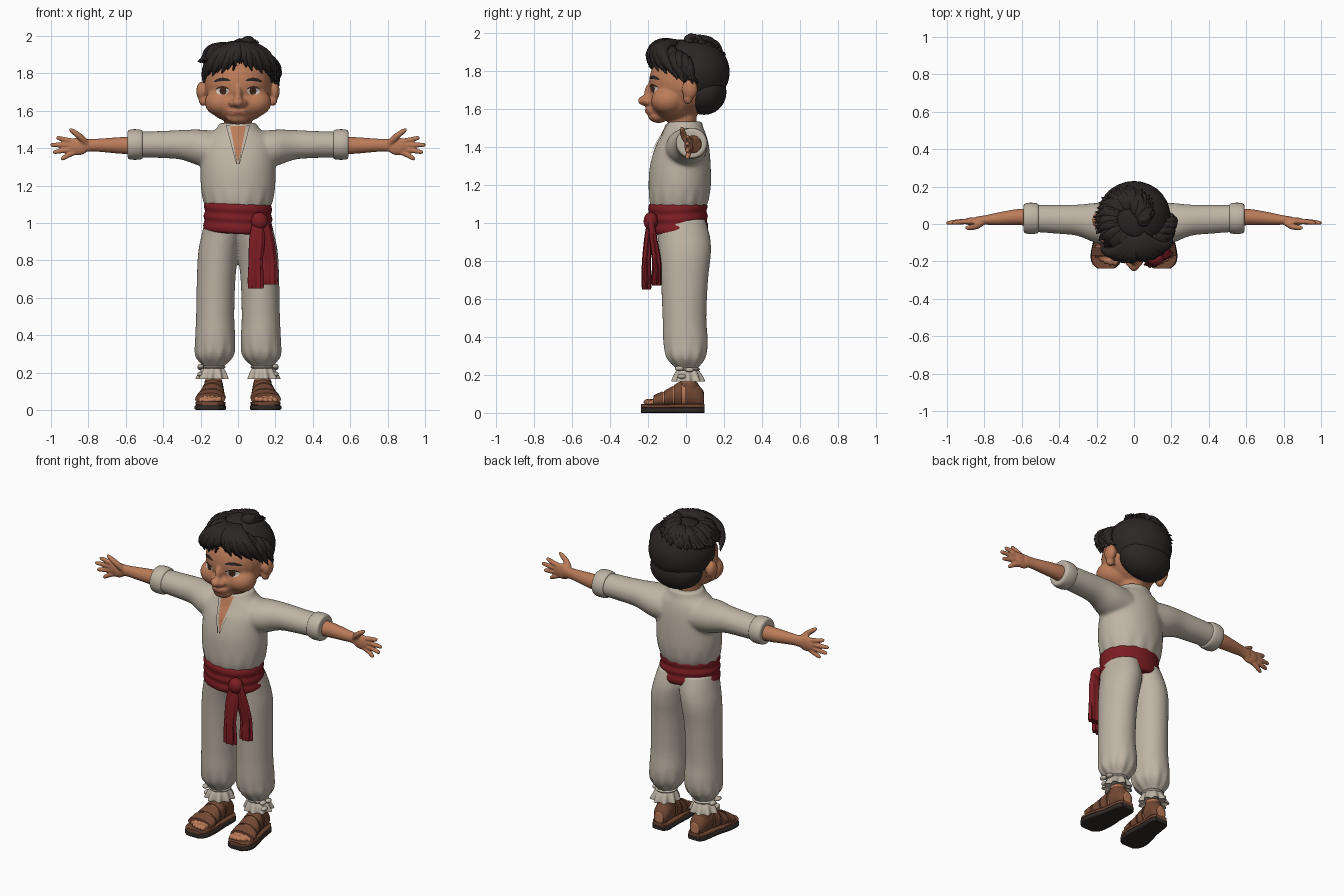
import bpy, bmesh, math, random
from mathutils import Vector, Matrix
from mathutils.bvhtree import BVHTree

random.seed(4)
if "Cube" in bpy.data.objects:
    bpy.data.objects.remove(bpy.data.objects["Cube"], do_unlink=True)


def material(name, r, g, b):
    m = bpy.data.materials.new(name)
    m.use_nodes = True
    m.diffuse_color = (r, g, b, 1)
    bsdf = m.node_tree.nodes["Principled BSDF"]
    bsdf.inputs["Base Color"].default_value = (r, g, b, 1)
    bsdf.inputs["Roughness"].default_value = 0.8
    return m


CLOTH = material("cream cloth", 0.52, 0.46, 0.38)
SKIN = material("warm skin", 0.50, 0.20, 0.10)
HAIR = material("black hair", 0.026, 0.02, 0.02)
RED = material("red sash", 0.20, 0.012, 0.017)
LEATHER = material("brown leather", 0.17, 0.065, 0.034)
SOLE = material("dark sole", 0.03, 0.023, 0.02)
WHITE = material("eye white", 0.62, 0.56, 0.5)
IRIS = material("dark iris", 0.05, 0.022, 0.012)
LIP = material("lip", 0.30, 0.09, 0.055)

X, Y, Z = Vector((1, 0, 0)), Vector((0, 1, 0)), Vector((0, 0, 1))
PLANES = {"x": (Y, Z), "y": (X, Z), "z": (X, Y)}


def finish(bm, name, mat, mirror=False, voxel=0, smooth=5, sharp=50):
    """Turn a bmesh into a named, smooth-shaded object."""
    bmesh.ops.recalc_face_normals(bm, faces=bm.faces)
    me = bpy.data.meshes.new(name)
    bm.to_mesh(me)
    bm.free()
    me.materials.append(mat)
    me.shade_smooth()
    if not voxel:
        me.set_sharp_from_angle(angle=math.radians(sharp))
    ob = bpy.data.objects.new(name, me)
    bpy.context.collection.objects.link(ob)
    if mirror:
        ob.modifiers.new("mirror", "MIRROR").use_mirror_merge = False
    if voxel:
        r = ob.modifiers.new("blend", "REMESH")
        r.mode, r.voxel_size, r.use_smooth_shade = "VOXEL", voxel, True
        s = ob.modifiers.new("soften", "SMOOTH")
        s.factor, s.iterations = 0.5, smooth
    return ob


def spline(rows, sub):
    """Catmull-Rom interpolation of section rows."""
    rows = [Vector(tuple(r) + (0,) * (6 - len(r))) for r in rows]
    out = []
    for i in range(len(rows) - 1):
        a, b, c, d = (rows[max(0, min(len(rows) - 1, i + k))] for k in (-1, 0, 1, 2))
        for j in range(sub):
            t = j / sub
            out.append(b + (c - a) * (t / 2) + (a * 2 - b * 5 + c * 4 - d) * (t * t / 2)
                       + (b * 3 - a - c * 3 + d) * (t ** 3 / 2))
    return out + [rows[-1]]


def sweep(bm, rows, axis=None, n=24, sub=4, folds=9, power=2):
    """Skin rings along rows of (x, y, z, radius a, radius b, fold depth)."""
    pts = spline(rows, sub)
    rings = []
    for i, p in enumerate(pts):
        c = Vector(p[:3])
        if axis:
            u, v = PLANES[axis]
        else:
            t = Vector(pts[min(i + 1, len(pts) - 1)][:3]) - Vector(pts[max(i - 1, 0)][:3])
            u = t.cross(Z if abs(t.normalized().z) < 0.97 else X).normalized()
            v = u.cross(t).normalized()
        ring = []
        for k in range(n):
            a = math.tau * k / n
            co, si = (math.copysign(abs(f) ** (2 / power), f) for f in (math.cos(a), math.sin(a)))
            f = 1 + p[5] * math.cos(folds * a)
            ring.append(bm.verts.new(c + u * (p[3] * co * f) + v * (p[4] * si * f)))
        rings.append(ring)
    for r, s in zip(rings, rings[1:]):
        for k in range(n):
            bm.faces.new((r[k], r[(k + 1) % n], s[(k + 1) % n], s[k]))
    bm.faces.new(rings[0])
    bm.faces.new(rings[-1])


def ball(bm, c, r):
    bmesh.ops.create_uvsphere(bm, u_segments=28, v_segments=18, radius=1,
                              matrix=Matrix.Translation(c) @ Matrix.Diagonal((*r, 1)))


def patch(name, fn, target, mat, off, nu=12, nv=6):
    """Thin plate laid on the front of a target; fn maps (-1..1, -1..1) to x, z."""
    ob = target.evaluated_get(bpy.context.evaluated_depsgraph_get())
    tree = BVHTree.FromPolygons([v.co for v in ob.data.vertices],
                                [p.vertices[:] for p in ob.data.polygons])
    bm = bmesh.new()
    grid = []
    for i in range(nu + 1):
        col = []
        for j in range(nv + 1):
            x, z = fn(2 * i / nu - 1, 2 * j / nv - 1)
            hit = tree.ray_cast(Vector((x, -1, z)), Y)[0]
            col.append(bm.verts.new((x, (hit.y if hit else 0) - off, z)))
        grid.append(col)
    for a, b in zip(grid, grid[1:]):
        for j in range(nv):
            bm.faces.new((a[j], b[j], b[j + 1], a[j + 1]))
    me = bpy.data.meshes.new(name)
    bm.to_mesh(me)
    bm.free()
    me.materials.append(mat)
    me.shade_smooth()
    bpy.context.collection.objects.link(bpy.data.objects.new(name, me))


# Head, ears and neck
bm = bmesh.new()
ball(bm, (0, -0.01, 1.74), (0.178, 0.185, 0.18))
ball(bm, (0, -0.07, 1.64), (0.16, 0.125, 0.105))
ball(bm, (0, -0.145, 1.565), (0.06, 0.055, 0.038))
ball(bm, (0, -0.175, 1.593), (0.055, 0.04, 0.03))
ball(bm, (0, -0.212, 1.645), (0.032, 0.042, 0.028))
ball(bm, (0, -0.185, 1.685), (0.022, 0.035, 0.055))
for s in (-1, 1):
    ball(bm, (s * 0.09, -0.095, 1.645), (0.088, 0.088, 0.075))
    ball(bm, (s * 0.028, -0.2, 1.64), (0.022, 0.025, 0.02))
    ball(bm, (s * 0.195, 0.02, 1.705), (0.028, 0.042, 0.052))
    ball(bm, (s * 0.185, 0.01, 1.655), (0.025, 0.025, 0.03))
sweep(bm, [(0, -0.02, 1.42, 0.085, 0.08), (0, -0.02, 1.5, 0.075, 0.075), (0, -0.02, 1.62, 0.08, 0.08)], "z")
head = finish(bm, "head", SKIN, voxel=0.008, smooth=4)

# Shirt body and sleeves
bm = bmesh.new()
sweep(bm, [(0, -0.04, 1.07, 0.165, 0.14, 0.02), (0, -0.037, 1.12, 0.185, 0.157, 0.02),
           (0, -0.033, 1.2, 0.199, 0.164), (0, -0.03, 1.3, 0.2, 0.16), (0, -0.02, 1.4, 0.195, 0.142),
           (0, -0.01, 1.46, 0.175, 0.118), (0, -0.01, 1.5, 0.12, 0.102), (0, -0.005, 1.535, 0.098, 0.09)],
      "z", n=64, folds=14)
for s in (-1, 1):
    sweep(bm, [(s * 0.1, 0, 1.39, 0.11, 0.1), (s * 0.2, 0.005, 1.402, 0.108, 0.098),
               (s * 0.3, 0.02, 1.418, 0.084, 0.08), (s * 0.4, 0.025, 1.42, 0.078, 0.073),
               (s * 0.55, 0.03, 1.42, 0.072, 0.068)], "x")
shirt = finish(bm, "shirt", CLOTH, voxel=0.01, smooth=6)

# Rolled cuffs
bm = bmesh.new()
sweep(bm, [(0.508, 0.03, 1.42, 0.06, 0.06), (0.513, 0.03, 1.42, 0.077, 0.076), (0.535, 0.03, 1.42, 0.083, 0.081),
           (0.565, 0.03, 1.42, 0.083, 0.081), (0.588, 0.03, 1.42, 0.075, 0.074),
           (0.59, 0.03, 1.42, 0.05, 0.05)], "x", n=32)
finish(bm, "sleeve_cuff", CLOTH, mirror=True)

# Forearms, palms and fingers
bm = bmesh.new()
sweep(bm, [(0.5, 0.035, 1.415, 0.05, 0.05), (0.62, 0.037, 1.415, 0.043, 0.045),
           (0.72, 0.028, 1.416, 0.035, 0.037), (0.79, 0.022, 1.416, 0.026, 0.033), (0.84, 0.018, 1.413, 0.022, 0.04)], "x")
ball(bm, (0.855, 0.014, 1.41), (0.06, 0.022, 0.047))
for z0, x1, z1 in ((1.435, 0.972, 1.455), (1.417, 1.003, 1.418), (1.397, 0.99, 1.38), (1.38, 0.948, 1.345)):
    sweep(bm, [(0.87, 0.013, z0, 0.015, 0.015), ((0.87 + x1) / 2, 0.012, (z0 + z1) / 2, 0.014, 0.014),
               (x1 - 0.01, 0.006, z1, 0.011, 0.011), (x1, 0.005, z1, 0.004, 0.004)], n=12)
sweep(bm, [(0.81, 0.01, 1.425, 0.018, 0.018), (0.845, -0.012, 1.462, 0.017, 0.017),
           (0.885, -0.02, 1.492, 0.013, 0.013), (0.903, -0.02, 1.503, 0.005, 0.005)], n=12)
finish(bm, "forearm_and_hand", SKIN, mirror=True, voxel=0.005, smooth=3)

# Trousers, gathered at the ankle
bm = bmesh.new()
sweep(bm, [(0.075, -0.03, 1.02, 0.1, 0.13), (0.088, -0.012, 0.93, 0.108, 0.138), (0.105, -0.005, 0.84, 0.108, 0.136),
           (0.117, -0.008, 0.7, 0.103, 0.124), (0.122, -0.008, 0.5, 0.102, 0.115), (0.122, -0.002, 0.37, 0.107, 0.118, 0.01),
           (0.126, 0, 0.29, 0.1, 0.103, 0.05), (0.13, 0.005, 0.235, 0.055, 0.058, 0.08),
           (0.13, 0.005, 0.22, 0.05, 0.05)], "z", n=48, folds=10)
finish(bm, "trousers", CLOTH, mirror=True, voxel=0.009, smooth=4)

# Ankle ruffles and tie bows
bm = bmesh.new()
sweep(bm, [(0.132, 0.008, 0.25, 0.05, 0.05, 0.03), (0.132, 0.008, 0.23, 0.054, 0.055, 0.04),
           (0.134, 0.01, 0.2, 0.07, 0.07, 0.08), (0.136, 0.012, 0.166, 0.081, 0.08, 0.13),
           (0.136, 0.012, 0.175, 0.06, 0.06, 0.1)], "z", n=72)
finish(bm, "ankle_ruffle", CLOTH, mirror=True)
bm = bmesh.new()
for dy, dz in ((-0.025, 0.012), (0.028, 0.005), (-0.012, -0.03)):
    ball(bm, (0.2, -0.01 + dy, 0.222 + dz), (0.017, 0.024, 0.013))
sweep(bm, [(0.132, 0.008, 0.222, 0.058, 0.058), (0.132, 0.008, 0.23, 0.066, 0.066),
           (0.132, 0.008, 0.238, 0.058, 0.058)], "z", n=32)
finish(bm, "ankle_tie", CLOTH, mirror=True)

# Sash with wrapped folds, knot and two hanging tails
bm = bmesh.new()
rows = [(0, -0.035, 0.95, 0.165, 0.135)]
for k in range(7):
    bulge = 0.006 * (k % 2)
    rows.append((0, -0.038 - 0.001 * k, 0.957 + k * 0.025, 0.181 + bulge - k * 0.001, 0.15 + bulge))
rows.append((0, -0.042, 1.113, 0.16, 0.135))
sweep(bm, rows, "z", n=48, sub=3)
for v in bm.verts:
    v.co.z += 0.05 * v.co.y - 0.05 * v.co.x
finish(bm, "sash", RED)
bm = bmesh.new()
ball(bm, (0.115, -0.185, 1.01), (0.045, 0.038, 0.048))
for x0, x1, y1, z1 in ((0.105, 0.093, -0.208, 0.65), (0.135, 0.167, -0.155, 0.672)):
    sweep(bm, [(x0, -0.185, 1.02, 0.025, 0.018), (x0 * 0.6 + x1 * 0.4, y1 * 0.5 - 0.095, 0.92, 0.04, 0.02, 0.08),
               (x1, y1, 0.8, 0.036, 0.022, 0.12), (x1, y1, 0.7, 0.04, 0.024, 0.14),
               (x1, y1, z1, 0.037, 0.021, 0.2)], "z", n=40, folds=7)
finish(bm, "sash_tails", RED)

# Feet, sandals and soles share one outline: y, centre x, half width, height
FOOT = [(0.095, 0.125, 0.03, 0.08), (0.07, 0.126, 0.046, 0.11), (0.02, 0.13, 0.051, 0.145), (-0.04, 0.135, 0.056, 0.125),
        (-0.11, 0.143, 0.068, 0.085), (-0.17, 0.149, 0.071, 0.058), (-0.21, 0.15, 0.06, 0.042), (-0.232, 0.15, 0.035, 0.03)]


def foot_at(y):
    for a, b in zip(FOOT, FOOT[1:]):
        if b[0] <= y <= a[0]:
            t = (a[0] - y) / (a[0] - b[0])
            return [p + (q - p) * t for p, q in zip(a, b)]


bm = bmesh.new()
sweep(bm, [(cx, y, 0.03 + h / 2, w * 0.94, h / 2) for y, cx, w, h in FOOT[:6]], "y")
sweep(bm, [(0.13, 0.02, 0.08, 0.045, 0.05), (0.131, 0.012, 0.16, 0.042, 0.043), (0.132, 0.008, 0.24, 0.046, 0.046)], "z")
for k in range(5):
    ball(bm, (0.1 + k * 0.025, -0.195 + 0.0025 * k * k, 0.057 - 0.002 * k), (0.016 - 0.001 * k, 0.03, 0.018))
finish(bm, "foot", SKIN, mirror=True, voxel=0.006, smooth=3)

bm = bmesh.new()
for y0, y1, grow in ((0.093, -0.005, 1.07), (-0.02, -0.062, 1.09), (-0.07, -0.115, 1.08), (-0.125, -0.172, 1.14)):
    rows = []
    for k in range(5):
        y, cx, w, h = foot_at(y0 + (y1 - y0) * k / 4)
        rows.append((cx, y, 0.03 + h / 2, w * grow, h / 2 * grow))
    sweep(bm, rows, "y", n=32, sub=2)
sweep(bm, [(0.13, 0.017, 0.125, 0.05, 0.055), (0.131, 0.015, 0.145, 0.049, 0.052), (0.131, 0.014, 0.16, 0.045, 0.047)], "z")
finish(bm, "sandal_straps", LEATHER, mirror=True)

for name, mat, z, half, extra in (("outsole", SOLE, 0.014, 0.014, 0.012), ("midsole", LEATHER, 0.036, 0.01, 0.008)):
    bm = bmesh.new()
    sweep(bm, [(cx, y * 1.02, z, w + extra, half) for y, cx, w, h in FOOT], "y", power=6)
    finish(bm, name, mat, mirror=True)

# Hair mass
bm = bmesh.new()
ball(bm, (0, 0.04, 1.795), (0.195, 0.19, 0.178))
ball(bm, (0, 0.095, 1.69), (0.165, 0.118, 0.12))
finish(bm, "hair_mass", HAIR)


def on_scalp(az, el, lift):
    flat = math.cos(el * (0.6 if el < 0 else 1))
    return Vector((math.cos(az) * flat * (0.198 + lift), 0.015 + math.sin(az) * flat * (0.198 + lift),
                   1.79 + math.sin(el) * (0.178 + lift)))


def lock(bm, az0, az1, el0, el1, bulge, r, flick):
    rows = []
    for k, (lift, size) in enumerate(((-0.01, 0.6), (0.5, 1), (1, 1), (0.7, 0.75), (0, 0.08))):
        t = k / 4
        out = bulge * lift + (flick if k == 4 else 0)
        rows.append((*on_scalp(az0 + (az1 - az0) * t ** 1.4, el0 + (el1 - el0) * t, out), r * size, r * size))
    sweep(bm, rows, n=8, sub=3)


# Curly locks flowing from the crown, stopping at the hairline
bm = bmesh.new()
for k in range(230):
    az = k * 2.39996
    low = -1.0 + 1.15 * ((1 - math.sin(az)) / 2) ** 0.75
    end = low + (1.15 - low) * ((k * 0.618) % 1) ** 1.1
    lock(bm, az + random.uniform(-0.3, 0.1), az + random.uniform(-0.1, 0.3), min(1.45, end + 0.75), end,
         random.uniform(0.003, 0.016), random.uniform(0.016, 0.026), random.uniform(0.0, 0.035))
finish(bm, "hair_locks", HAIR, sharp=80)

# Fringe parted off centre and swept to both sides
bm = bmesh.new()
for k in range(15):
    fan = -1.0 + k * 2 / 14
    mid = -math.pi / 2 + 0.12
    lock(bm, mid + fan * 0.45, mid + fan * 1.05 + math.copysign(0.1, fan), 1.15,
         0.17 - 0.27 * abs(fan) + 0.06 * (k % 2), 0.035, 0.03, 0.008)
finish(bm, "fringe", HAIR, sharp=80)

# Face details
bpy.context.view_layer.update()


def oval(cx, cz, rx, rz, tilt=0, arch=0):
    return lambda u, v: (cx + rx * u, cz + tilt * u + arch * (1 - u * u) + v * rz * math.sqrt(max(0, 1 - u * u)))


for s, side in ((-1, "right"), (1, "left")):
    patch(side + "_eye", oval(s * 0.083, 1.707, 0.036, 0.021), head, WHITE, 0.003)
    patch(side + "_iris", oval(s * 0.08, 1.706, 0.019, 0.02), head, IRIS, 0.005)
    patch(side + "_eyelid", oval(s * 0.083, 1.714, 0.04, 0.005, 0, 0.013), head, IRIS, 0.007)
    patch(side + "_eyebrow", oval(s * 0.085, 1.758, 0.045, 0.009, -s * 0.003, 0.01), head, HAIR, 0.005)
patch("mouth", oval(0, 1.598, 0.05, 0.004, 0, -0.006), head, LIP, 0.003)
patch("lower_lip", oval(0, 1.583, 0.028, 0.005), head, LIP, 0.002)

# Open neckline with turned edges
patch("neck_opening", lambda u, v: (u * 0.048 * (v + 1) / 2, 1.42 + 0.1 * v), shirt, SKIN, 0.004, 8, 20)
for s, side in ((-1, "right"), (1, "left")):
    patch(side + "_collar_edge", lambda u, v: (s * (0.048 * (v + 1) / 2 + 0.006) + u * (0.007 + 0.004 * v),
                                               1.42 + 0.105 * v), shirt, CLOTH, 0.009, 4, 20)
